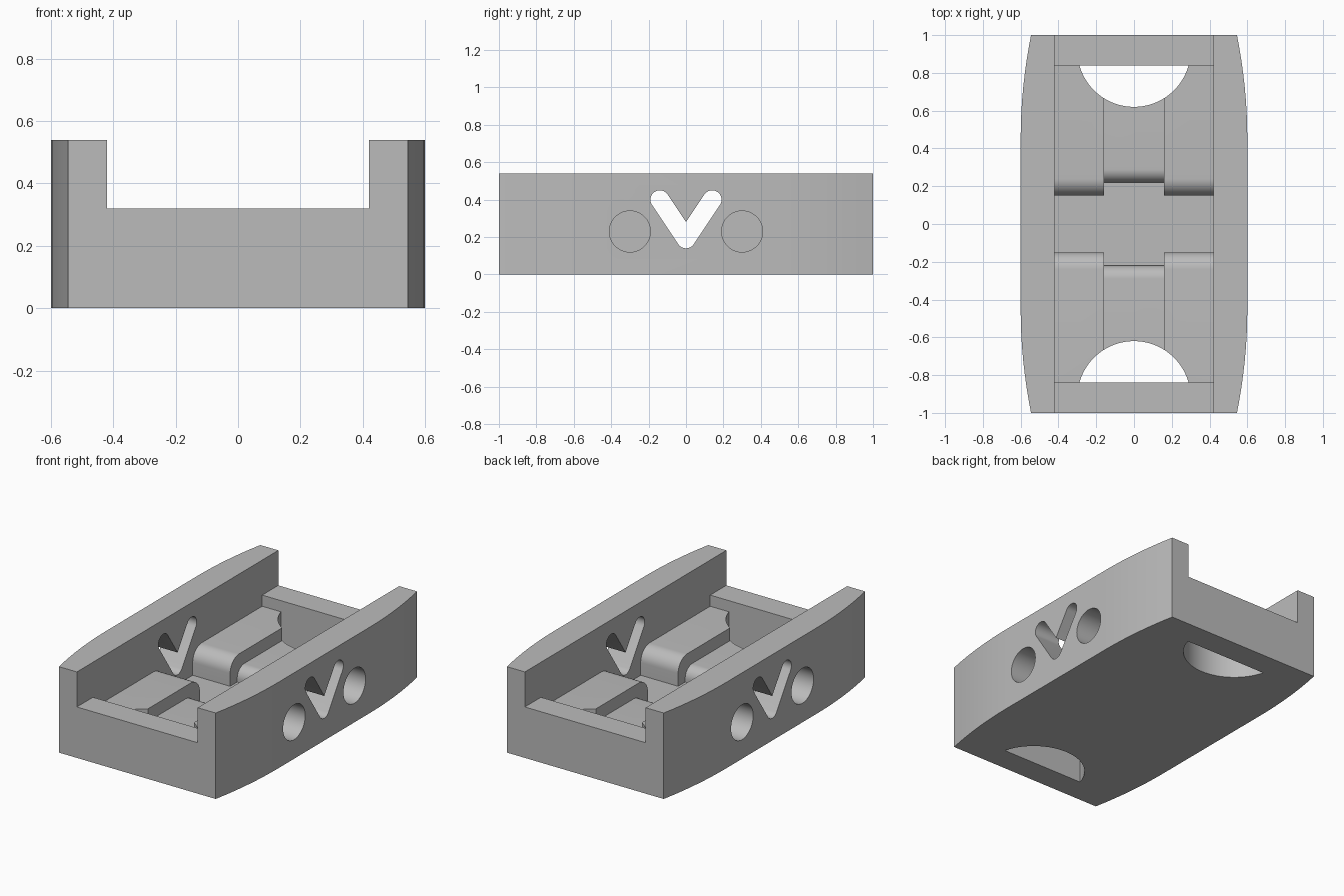
import bpy, bmesh
from math import sin, cos, pi, atan2, radians

if "Cube" in bpy.data.objects:
    bpy.data.objects.remove(bpy.data.objects["Cube"])

grey = bpy.data.materials.new("plain_grey")
grey.use_nodes = True
colour = (0.5, 0.5, 0.5, 1)
grey.diffuse_color = colour
grey.node_tree.nodes["Principled BSDF"].inputs["Base Color"].default_value = colour


def arc(cx, cy, r, a0, a1, steps=16):
    return [(cx + r * cos(a0 + (a1 - a0) * i / steps),
             cy + r * sin(a0 + (a1 - a0) * i / steps)) for i in range(steps + 1)]


def prism(name, outline, axis, lo, hi):
    """Extrude an outline (xy for axis z, yz for axis x) from lo to hi."""
    def place(p, d):
        return (p[0], p[1], d) if axis == "z" else (d, p[0], p[1])
    bm = bmesh.new()
    base = bm.faces.new([bm.verts.new(place(p, lo)) for p in outline])
    top = bmesh.ops.extrude_face_region(bm, geom=[base])["geom"]
    move = (0, 0, hi - lo) if axis == "z" else (hi - lo, 0, 0)
    bmesh.ops.translate(bm, vec=move, verts=[v for v in top if isinstance(v, bmesh.types.BMVert)])
    bmesh.ops.recalc_face_normals(bm, faces=bm.faces)
    mesh = bpy.data.meshes.new(name)
    bm.to_mesh(mesh)
    bm.free()
    mesh.materials.append(grey)
    obj = bpy.data.objects.new(name, mesh)
    bpy.context.collection.objects.link(obj)
    return obj


def cut(cutter):
    cutter.hide_render = True
    bpy.context.view_layer.objects.active = body
    mod = body.modifiers.new("cut", "BOOLEAN")
    mod.operation = "DIFFERENCE"
    mod.solver = "EXACT"
    mod.object = cutter
    bpy.ops.object.modifier_apply(modifier=mod.name)
    bpy.data.objects.remove(cutter)


def pocket(end, gap, top, r, floor):
    """Side profile of the space above a pair of blocks with rounded inner edges."""
    half = [(gap, floor)] + arc(gap + r, top - r, r, pi, pi / 2, 12) + [(end, top), (end, 0.7)]
    return half + [(-y, z) for y, z in reversed(half)]


# Outer body: straight middle, sides curving in towards both ends
right = [(0.6 - 0.055 * t * t, 0.45 + 0.55 * t) for t in [i / 8 for i in range(9)]]
right = [(x, -y) for x, y in reversed(right)] + right
body = prism("cradle_body", right + [(-x, -y) for x, y in right], "z", 0, 0.54)

# Long channel between the side walls, leaving low end walls
cut(prism("channel", [(-1.1, 0.32), (1.1, 0.32), (1.1, 0.8), (-1.1, 0.8)], "x", -0.42, 0.42))

# Inner blocks: high side strips, lower centre strip
cut(prism("side_pocket", pocket(0.84, 0.15, 0.25, 0.09, 0.08), "x", -0.42, 0.42))
cut(prism("centre_pocket", pocket(0.75, 0.22, 0.17, 0.07, 0.08), "x", -0.16, 0.16))

# Half-round openings through the floor beside the end walls
lip = atan2(-0.08, -0.289)
opening = arc(0, 0.92, 0.3, lip, -pi - lip, 32)
for s in (1, -1):
    cut(prism("floor_opening", [(x, 0.84 if i in (0, 32) else y) if s > 0
                                else (x, -0.84 if i in (0, 32) else -y)
                                for i, (x, y) in enumerate(opening)], "z", -0.1, 0.7))

# V-shaped slot through both side walls
a = atan2(0.21, 0.14)
q = pi / 2
slot = (arc(0, 0.19, 0.05, 3 * q - a, 3 * q + a) + arc(0.14, 0.4, 0.05, a - q, a + q)
        + [(0, 0.19 + 0.05 / cos(a))] + arc(-0.14, 0.4, 0.05, q - a, 3 * q - a))
cut(prism("v_slot", slot, "x", -0.8, 0.8))

# Blind round holes in the outer faces
for sx in (1, -1):
    for y in (-0.3, 0.3):
        ring = arc(y, 0.23, 0.11, 0, 2 * pi, 40)[:-1]
        cut(prism("round_hole", ring, "x", *sorted((sx * 0.45, sx * 0.8))))

body.select_set(True)
bpy.context.view_layer.objects.active = body
bpy.ops.object.shade_smooth_by_angle(angle=radians(30))
